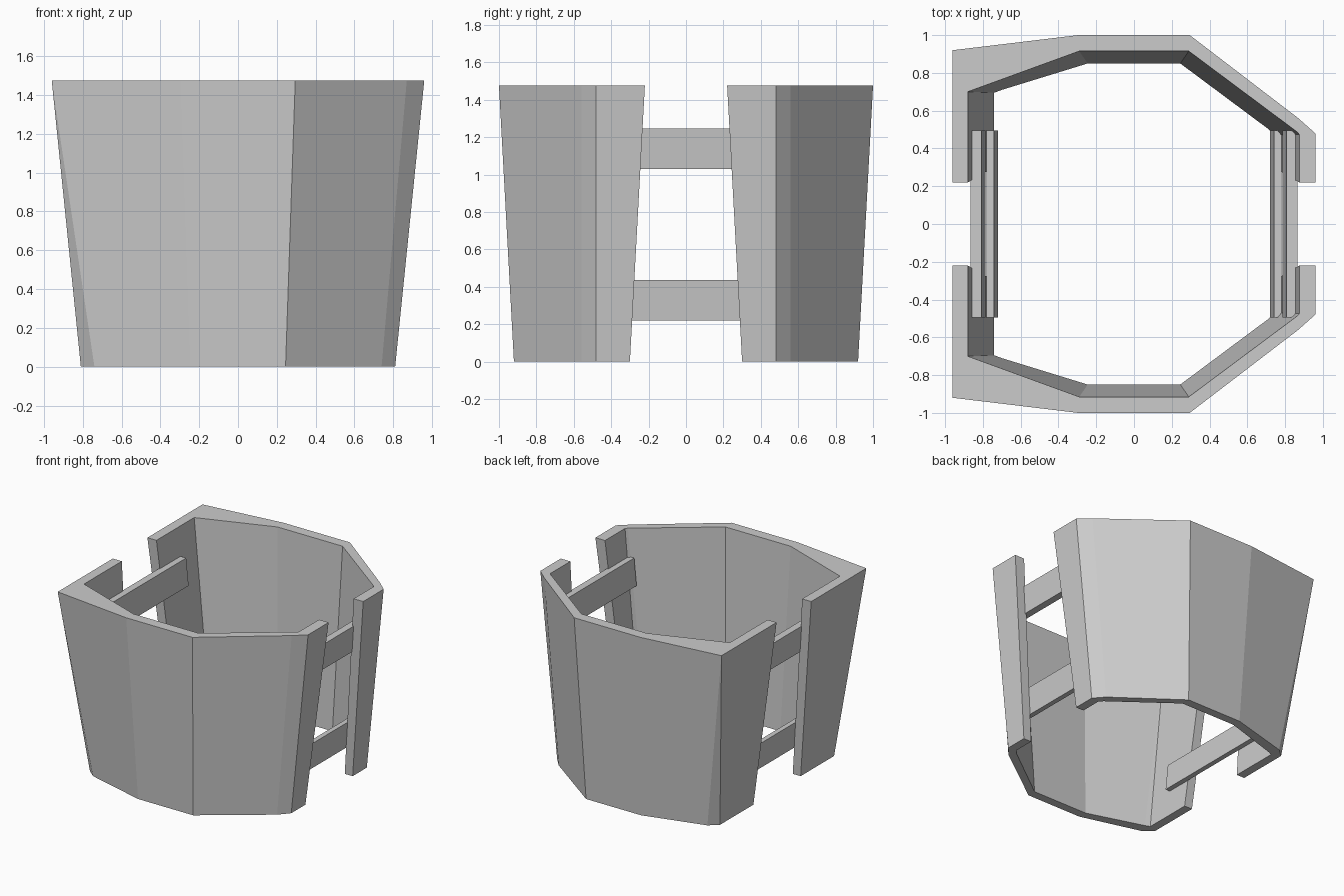
import bpy, bmesh

if "Cube" in bpy.data.objects:
    bpy.data.objects.remove(bpy.data.objects["Cube"])

HEIGHT = 1.475

# Wall plan for the back half, one row per corner: bottom x, y, top x, y
OUTER = [(.81, .30, .96, .22), (.81, .48, .96, .48), (.74, .56, .87, .56),
         (.245, .92, .295, 1.0), (-.245, .92, -.295, 1.0),
         (-.74, .785, -.96, .92), (-.81, .725, -.96, .92), (-.81, .30, -.96, .22)]
INNER = [(.74, .30, .875, .22), (.74, .47, .875, .475), (.715, .50, .86, .49),
         (.245, .85, .29, .915), (-.245, .85, -.29, .915),
         (-.70, .71, -.88, .70), (-.74, .695, -.88, .70), (-.74, .30, -.88, .22)]


def finish(name, bm):
    bmesh.ops.remove_doubles(bm, verts=bm.verts, dist=0.0005)
    bmesh.ops.recalc_face_normals(bm, faces=bm.faces)
    mesh = bpy.data.meshes.new(name)
    bm.to_mesh(mesh)
    bm.free()
    obj = bpy.data.objects.new(name, mesh)
    bpy.context.collection.objects.link(obj)


def wall(name, side):
    bm = bmesh.new()
    # Each station is a ring: outer bottom, outer top, inner top, inner bottom
    rings = []
    for o, i in zip(OUTER, INNER):
        points = [(o[0], o[1], 0), (o[2], o[3], HEIGHT),
                  (i[2], i[3], HEIGHT), (i[0], i[1], 0)]
        rings.append([bm.verts.new((x, y * side, z)) for x, y, z in points])
    for a, b in zip(rings, rings[1:]):
        for k in range(4):
            n = (k + 1) % 4
            bm.faces.new((a[k], a[n], b[n], b[k]))
    bm.faces.new(rings[0])
    bm.faces.new(rings[-1])
    finish(name, bm)


def slat(name, side, x_in, x_out, z_low, z_high):
    # Flat board leaning outwards with the wall
    lean = 0.022
    bm = bmesh.new()
    ends = []
    for y in (-.495, .495):
        points = [(x_in - lean, z_low), (x_out - lean, z_low),
                  (x_out, z_high), (x_in, z_high)]
        ends.append([bm.verts.new((x * side, y, z)) for x, z in points])
    a, b = ends
    for k in range(4):
        n = (k + 1) % 4
        bm.faces.new((a[k], a[n], b[n], b[k]))
    bm.faces.new(a)
    bm.faces.new(b)
    finish(name, bm)


# Two curved side walls
wall("back_wall", 1)
wall("front_wall", -1)

# Slats bridging the gaps at both ends
for label, side in (("right", 1), ("left", -1)):
    slat(label + "_upper_slat", side, .808, .866, 1.03, 1.247)
    slat(label + "_lower_slat", side, .742, .782, .22, .435)
